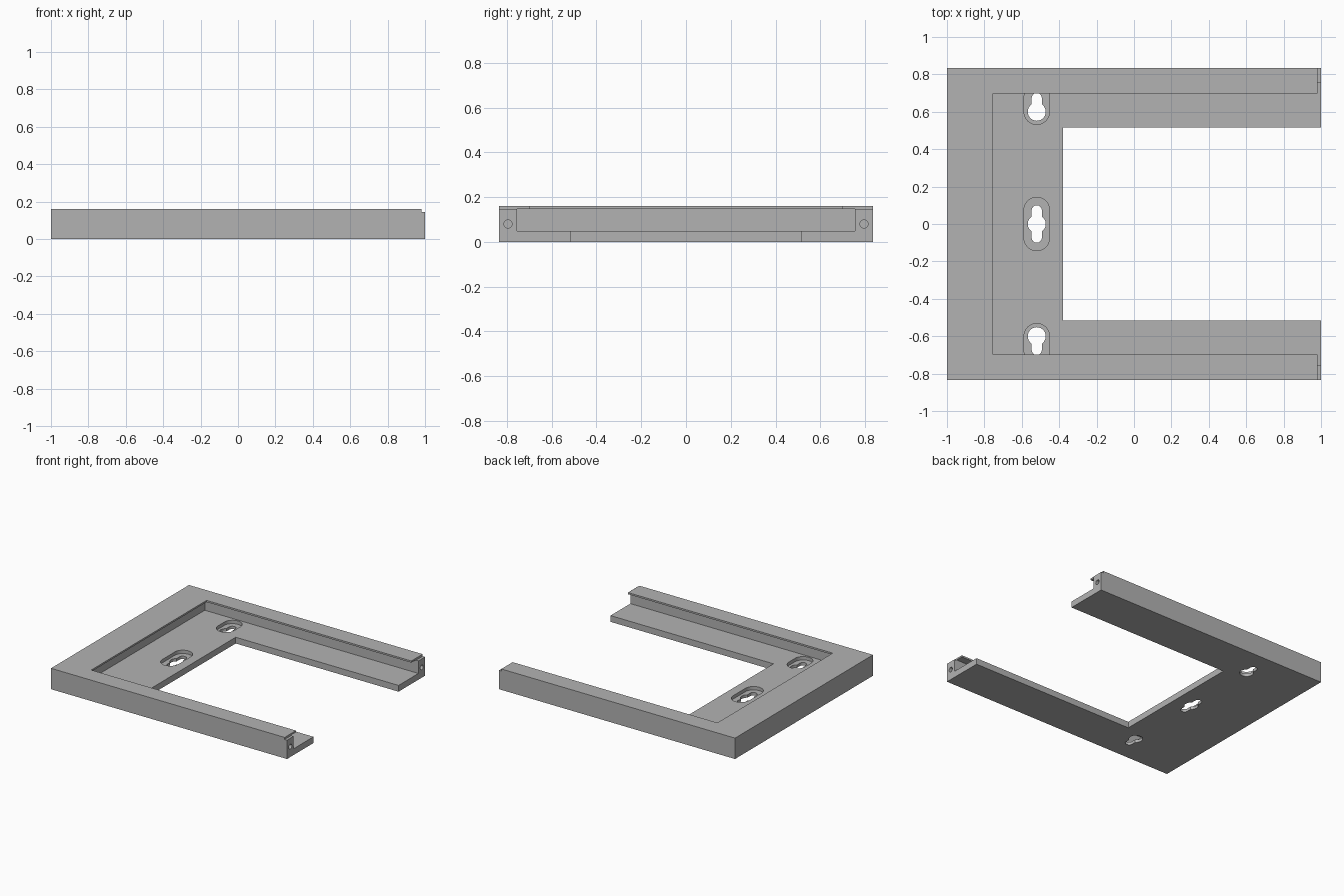
import bpy, bmesh, math
from mathutils import Matrix

if "Cube" in bpy.data.objects:
    bpy.data.objects.remove(bpy.data.objects["Cube"], do_unlink=True)

HALF_Y = 0.835
HEIGHT = 0.16
FLOOR = 0.048
KEY_X = -0.52

grey = bpy.data.materials.new("plain grey")
grey.use_nodes = True
grey.diffuse_color = (0.45, 0.45, 0.45, 1)
grey.node_tree.nodes["Principled BSDF"].inputs["Base Color"].default_value = grey.diffuse_color


def prism(name, outline, z0, z1, matrix=None):
    """Extrude a counter-clockwise outline from z0 to z1."""
    bm = bmesh.new()
    base = bm.faces.new([bm.verts.new((x, y, z0)) for x, y in outline])
    top = bmesh.ops.extrude_face_region(bm, geom=[base])["geom"]
    verts = [g for g in top if isinstance(g, bmesh.types.BMVert)]
    bmesh.ops.translate(bm, verts=verts, vec=(0, 0, z1 - z0))
    bmesh.ops.recalc_face_normals(bm, faces=bm.faces)
    if matrix:
        bm.transform(matrix)
    mesh = bpy.data.meshes.new(name)
    bm.to_mesh(mesh)
    bm.free()
    mesh.materials.append(grey)
    obj = bpy.data.objects.new(name, mesh)
    bpy.context.collection.objects.link(obj)
    return obj


def box(name, x0, x1, half_y, z0, z1):
    return prism(name, [(x0, -half_y), (x1, -half_y), (x1, half_y), (x0, half_y)], z0, z1)


def stadium(x, y0, y1, r, steps=24):
    """Round-ended slot running along y, with arc centres at y0 and y1."""
    arc = [math.pi * i / steps for i in range(steps + 1)]
    upper = [(x + r * math.cos(a), y1 + r * math.sin(a)) for a in arc]
    lower = [(x - r * math.cos(a), y0 - r * math.sin(a)) for a in arc]
    return upper + lower


def circle(x, y, r, steps=48):
    return [(x + r * math.cos(math.tau * i / steps), y + r * math.sin(math.tau * i / steps))
            for i in range(steps)]


# Solid slab that the frame is cut from
frame = box("c_shaped_frame", -1, 1, HALF_Y, 0, HEIGHT)

# Central opening, panel groove, lip opening and the step at the arm ends
cutters = [
    box("groove_cutter", -0.81, 1.2, 0.755, FLOOR, 0.147),
    box("lip_cutter", -0.755, 1.2, 0.698, 0.1, 0.3),
    box("opening_cutter", -0.38, 1.2, 0.515, -0.1, 0.3),
    box("end_step_cutter", 0.98, 1.2, 1, 0.144, 0.3),
]

# Keyhole mounts: sunk pocket, round head hole and narrow slot
for name, y, low, high in (("front", -0.6, -1, 0), ("middle", 0, -1, 1), ("back", 0.6, 0, 1)):
    cutters += [
        prism(name + "_pocket_cutter",
              stadium(KEY_X, y + 0.075 * low, y + 0.075 * high, 0.068), 0.022, 0.1),
        prism(name + "_head_cutter", circle(KEY_X, y, 0.048), -0.1, 0.09),
        prism(name + "_slot_cutter",
              stadium(KEY_X, y + 0.073 * low, y + 0.073 * high, 0.027), -0.1, 0.08),
    ]

# Screw holes in the arm ends
along_x = Matrix.Rotation(math.pi / 2, 4, 'Y')
for side, y in (("right", -0.795), ("left", 0.795)):
    place = Matrix.Translation((0, y, 0.08)) @ along_x
    cutters.append(prism(side + "_screw_cutter", circle(0, 0, 0.018, 24), 0.85, 1.1, place))

for cutter in cutters:
    mod = frame.modifiers.new(cutter.name, 'BOOLEAN')
    mod.operation = 'DIFFERENCE'
    mod.solver = 'EXACT'
    mod.object = cutter
    cutter.hide_render = True

# Bake the cuts and discard the cutters
bpy.context.view_layer.update()
graph = bpy.context.evaluated_depsgraph_get()
result = bpy.data.meshes.new_from_object(frame.evaluated_get(graph))
frame.modifiers.clear()
frame.data = result
result.name = "c_shaped_frame"
result.materials.clear()
result.materials.append(grey)
for face in result.polygons:
    face.material_index = 0
for cutter in cutters:
    bpy.data.objects.remove(cutter, do_unlink=True)

bpy.ops.object.select_all(action='DESELECT')
frame.select_set(True)
bpy.context.view_layer.objects.active = frame
bpy.ops.object.shade_smooth_by_angle(angle=math.radians(30))
